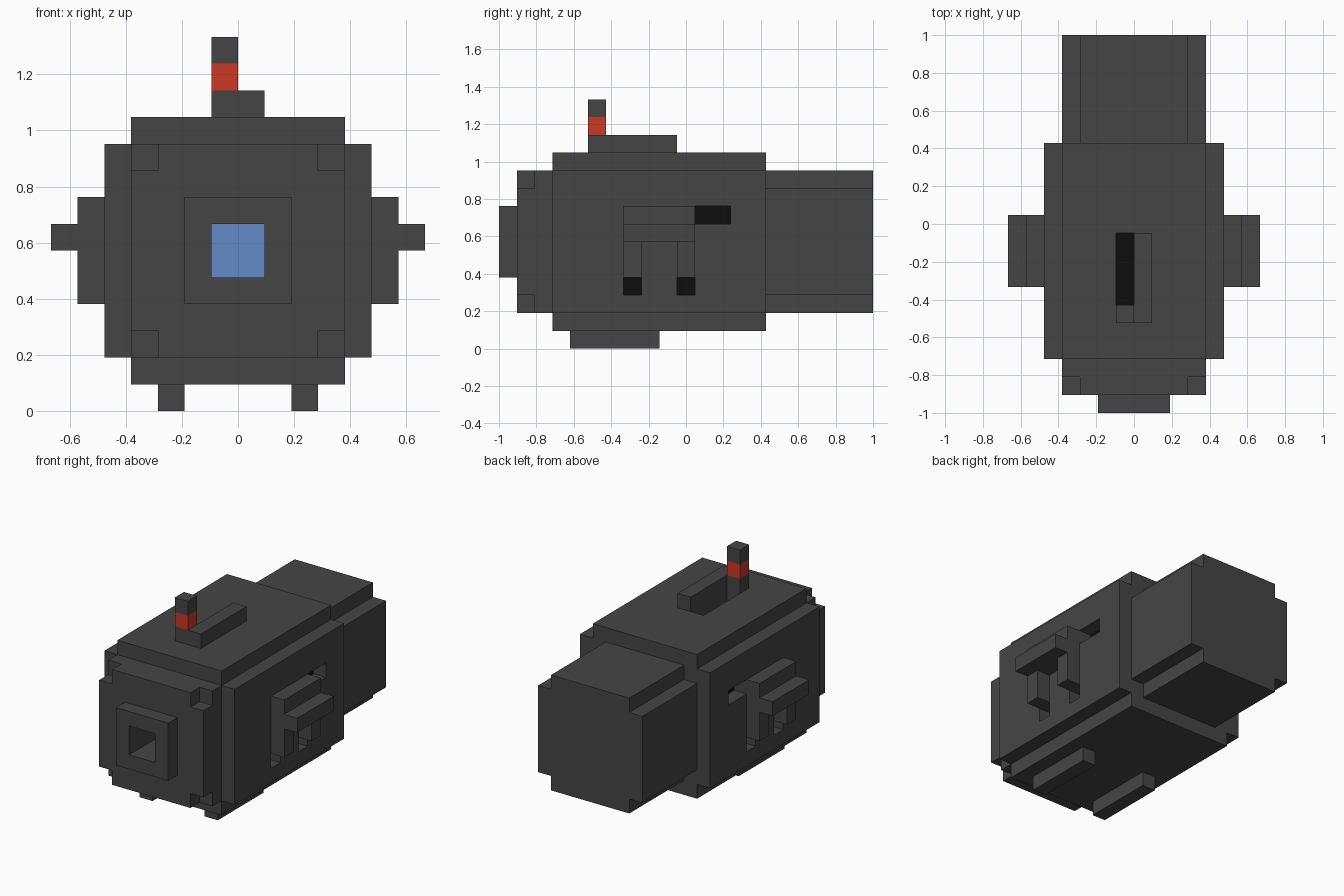
import bpy, bmesh

if "Cube" in bpy.data.objects:
    bpy.data.objects.remove(bpy.data.objects["Cube"])

U = 2 / 21  # block size; coordinates below are in blocks (y counted from the front)


def mat(name, r, g, b):
    m = bpy.data.materials.new(name)
    m.diffuse_color = (r, g, b, 1)
    m.use_nodes = True
    m.node_tree.nodes["Principled BSDF"].inputs["Base Color"].default_value = m.diffuse_color
    return m


GREY = mat("dark grey", 0.06, 0.06, 0.06)
BLACK = mat("black", 0.004, 0.004, 0.004)
RED = mat("red", 0.6, 0.04, 0.018)
BLUE = mat("lens blue", 0.13, 0.26, 0.58)


def prism(name, profile, y0, y1, m=GREY):
    """Extrude an x/z outline along y."""
    bm = bmesh.new()
    face = bm.faces.new([bm.verts.new((x * U, y0 * U - 1, z * U)) for x, z in profile])
    new = bmesh.ops.extrude_face_region(bm, geom=[face])["geom"]
    bmesh.ops.translate(bm, vec=(0, (y1 - y0) * U, 0),
                        verts=[v for v in new if isinstance(v, bmesh.types.BMVert)])
    bmesh.ops.recalc_face_normals(bm, faces=bm.faces)
    me = bpy.data.meshes.new(name)
    bm.to_mesh(me)
    bm.free()
    me.materials.append(m)
    ob = bpy.data.objects.new(name, me)
    bpy.context.collection.objects.link(ob)
    return ob


def box(name, x, y, z, m=GREY):
    x0, x1 = sorted(x)
    return prism(name, [(x0, z[0]), (x1, z[0]), (x1, z[1]), (x0, z[1])], y[0], y[1], m)


def notched(w, z0, z1):
    """Rectangle outline with a one-block notch at each corner."""
    a, b, c = w - 1, z0 + 1, z1 - 1
    return [(-a, z0), (a, z0), (a, b), (w, b), (w, c), (a, c),
            (a, z1), (-a, z1), (-a, c), (-w, c), (-w, b), (-a, b)]


def cut(ob, cutter):
    mod = ob.modifiers.new("cut", "BOOLEAN")
    mod.operation, mod.solver, mod.object = "DIFFERENCE", "EXACT", cutter
    bpy.context.view_layer.objects.active = ob
    bpy.ops.object.modifier_apply(modifier=mod.name)
    bpy.data.objects.remove(cutter)


# Main body and rear housing
body = prism("body", notched(5, 1, 11), 3, 15)
prism("rear_housing", notched(4, 2, 10), 15, 21)

# Front cap and lens barrel with a square opening down to the blue lens
for name, outline, y0, y1 in (
        ("cap_base", [(-4, 2), (4, 2), (4, 10), (-4, 10)], 2, 3),
        ("cap_front", notched(4, 2, 10), 1, 2),
        ("lens_barrel", [(-2, 4), (2, 4), (2, 8), (-2, 8)], 0, 1)):
    cut(prism(name, outline, y0, y1), box("cutter", (-1, 1), (y0 - 1, y1 + 1), (5, 7)))
box("lens", (-1, 1), (2.93, 3), (5, 7), BLUE)

# Side handles and black-bottomed side slots
for side, s in (("right", 1), ("left", -1)):
    box(side + "_handle_plate", (5 * s, 6 * s), (7, 11), (6, 8))
    box(side + "_handle_lip", (6 * s, 7 * s), (7, 11), (6, 7))
    for y in (7, 10):
        box(side + "_handle_leg", (5 * s, 6 * s), (y, y + 1), (4, 6))
    for y0, y1, z in ((7, 8, 3), (10, 11, 3), (11, 13, 7)):
        cut(body, box("cutter", (4 * s, 5.5 * s), (y0, y1), (z, z + 1)))
        box(side + "_slot_floor", (4 * s, 4.05 * s), (y0, y1), (z, z + 1), BLACK)
    # Feet
    box(side + "_foot", (2 * s, 3 * s), (4, 9), (0, 1))

# Top slot, ridge and antenna
cut(body, box("cutter", (-1, 0), (6, 10), (10, 11.5)))
box("top_slot_floor", (-1, 0), (6, 10), (10, 10.05), BLACK)
box("top_ridge", (0, 1), (5, 10), (11, 12))
for name, z, m in (("antenna_base", 11, GREY), ("antenna_band", 12, RED), ("antenna_tip", 13, GREY)):
    box(name, (-1, 0), (5, 6), (z, z + 1), m)
